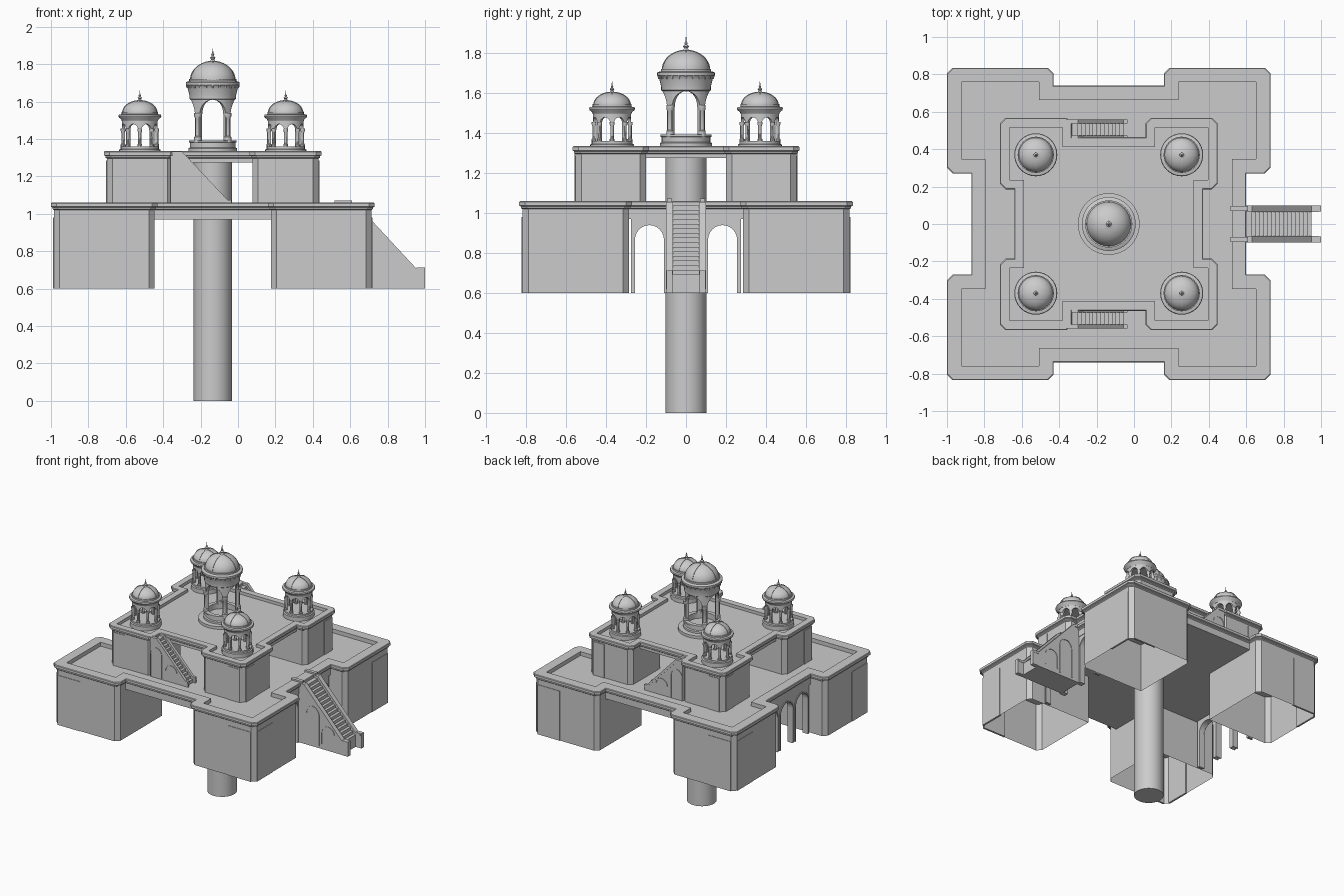
import bpy, bmesh
from math import sin, cos, pi, sqrt

if "Cube" in bpy.data.objects:
    bpy.data.objects.remove(bpy.data.objects["Cube"])

CX = -0.135  # x of the building's axis


def finish(name, bm, smooth=False):
    bmesh.ops.remove_doubles(bm, verts=bm.verts, dist=1e-5)
    bmesh.ops.recalc_face_normals(bm, faces=bm.faces)
    me = bpy.data.meshes.new(name)
    bm.to_mesh(me)
    bm.free()
    if smooth:
        me.shade_smooth()
        me.set_sharp_from_angle(angle=0.6)
    ob = bpy.data.objects.new(name, me)
    bpy.context.collection.objects.link(ob)
    return ob


def loft(name, rings, cap_bottom=True, cap_top=True, smooth=False):
    bm = bmesh.new()
    loops = [[bm.verts.new(p) for p in r] for r in rings]
    n = len(loops[0])
    for a, b in zip(loops, loops[1:]):
        for i in range(n):
            j = (i + 1) % n
            bm.faces.new((a[i], a[j], b[j], b[i]))
    if cap_bottom:
        bm.faces.new(loops[0][::-1])
    if cap_top:
        bm.faces.new(loops[-1])
    return finish(name, bm, smooth)


def lathe(name, prof, x, y, n=32):
    rings = [[(x + r * cos(2 * pi * i / n), y + r * sin(2 * pi * i / n), z) for i in range(n)]
             for r, z in prof]
    return loft(name, rings, smooth=True)


def prism(name, pts, y0, y1):
    return loft(name, [[(x, y, z) for x, z in pts] for y in (y0, y1)])


def box(name, x0, x1, y0, y1, z0, z1):
    return prism(name, [(x0, z0), (x1, z0), (x1, z1), (x0, z1)], y0, y1)


def outline(dims, d, z, c=0.03):
    # castle-like plan: four projecting chamfered corners joined by recessed sides
    hx, hy, ix, iy, nx, ny = dims
    hx, hy, ix, iy, nx, ny = hx - d, hy - d, ix + d, iy + d, nx - d, ny - d
    if d > 0.03:
        c = 0.0005
    q = [(nx, iy), (hx - c, iy), (hx, iy + c), (hx, hy - c), (hx - c, hy),
         (ix + c, hy), (ix, hy - c), (ix, ny)]
    pts = q + [(-x, y) for x, y in q[::-1]] + [(-x, -y) for x, y in q] + [(x, -y) for x, y in q[::-1]]
    return [(CX + x, y, z) for x, y in pts]


def tier(name, dims, zbase, zslab, ztop, zfloor, rim):
    # deck with cornice and parapet
    prof = [(0.016, zslab), (0.016, ztop - 0.04), (0.008, ztop - 0.034), (0.008, ztop - 0.026),
            (0, ztop - 0.022), (0, ztop - 0.004), (0.004, ztop), (rim, ztop), (rim, zfloor)]
    loft(name + "_deck", [outline(dims, d, z) for d, z in prof])
    # hollow corner towers, open underneath
    hx, hy, ix, iy = dims[0] - .016, dims[1] - .016, dims[2] + .016, dims[3] + .016
    c = 0.03
    for sx in (-1, 1):
        for sy in (-1, 1):
            p = [(ix, iy), (hx - c, iy), (hx, iy + c), (hx, hy - c), (hx - c, hy), (ix + c, hy), (ix, hy - c)]
            loft(name + "_corner_tower", [[(CX + sx * x, sy * y, z) for x, y in p]
                                          for z in (zbase, zslab + 0.01)], False, False)
            # shallow raised wall panels
            m, k = (ix + hx) / 2 + 0.05, (iy + hy) / 2 + 0.05
            xs = sorted((CX + sx * m, CX + sx * (hx - c)))
            ys = sorted((sy * (hy - 0.01), sy * (hy + 0.004)))
            box(name + "_front_panel", *xs, *ys, zbase, zslab + 0.01)
            xs = sorted((CX + sx * (hx - 0.01), CX + sx * (hx + 0.004)))
            ys = sorted((sy * k, sy * (hy - c)))
            box(name + "_side_panel", *xs, *ys, zbase, zslab + 0.01)


def arcade(name, n, pier, zb, zs, rise, zt, place, seg=12):
    # n arched bays along s in 0..1; pier = fraction of each bay that is solid
    pts = []
    for b in range(n):
        h = pier / 2
        pts += [(b, zb), (b + h, zb)]
        for k in range(seg + 1):
            t = -cos(pi * k / seg)
            pts.append((b + 0.5 + t * (0.5 - h), zs + rise * sqrt(max(0, 1 - t * t))))
        pts += [(b + 1 - h, zb), (b + 1, zb)]
    bm = bmesh.new()
    for (s0, z0), (s1, z1) in zip(pts, pts[1:]):
        s0, s1 = s0 / n, s1 / n
        quads = [[(s0, 0, z0), (s1, 0, z1), (s1, 1, z1), (s0, 1, z0)]]
        if s1 - s0 > 1e-6:
            quads += [[(s0, d, z0), (s1, d, z1), (s1, d, zt), (s0, d, zt)] for d in (0, 1)]
            quads.append([(s0, 0, zt), (s1, 0, zt), (s1, 1, zt), (s0, 1, zt)])
        for q in quads:
            bm.faces.new([bm.verts.new(place(*p)) for p in q])
    return finish(name, bm, True)


def ring_place(x, y, r, th, a0):
    return lambda s, d, z: (x + (r - th * d) * cos(a0 + 2 * pi * s),
                            y + (r - th * d) * sin(a0 + 2 * pi * s), z)


def dome(name, x, y, r, z0, h, tip):
    prof = [(r * cos(pi / 2 * i / 10), z0 + h * sin(pi / 2 * i / 10)) for i in range(10)]
    zt = z0 + h
    f = tip - zt
    prof += [(r * .13, zt), (r * .07, zt + f * .15), (r * .13, zt + f * .28), (r * .05, zt + f * .4),
             (r * .07, zt + f * .52), (r * .03, zt + f * .62), (0.001, tip)]
    lathe(name, prof, x, y)
    # four ribs running up the dome
    t = 0.003
    for sw in (0, 1):
        arc = [(cos(pi * i / 20), sin(pi * i / 20)) for i in range(21)]
        rings = []
        for side in (-t, t):
            rings.append([(x + (side if sw else u * (r + t)), y + (u * (r + t) if sw else side),
                           z0 + v * (h + t)) for u, v in arc])
        loft(name + "_rib", rings)


def arch_trim(name, x, zb, zs, r, rise, y, w=0.008):
    def arc(k):
        return [(x + (r + k) * cos(pi * i / 12), zs + (rise + k) * sin(pi * i / 12)) for i in range(13)]
    o = [(x + r + w, zb)] + arc(w) + [(x - r - w, zb)]
    i = [(x - r, zb)] + arc(0)[::-1] + [(x + r, zb)]
    prism(name, o + i, y - 0.004, y + 0.004)


def stair(name, xa, za, xb, zb, base, xl, xr, y0, y1, n):
    # stepped body between two sloping side walls with caps
    pts = [(xl, base), (xl, za - 0.012)]
    for i in range(n):
        xi = xa + (xb - xa) * i / n
        pts += [(xi, za - 0.012 - (za - zb) * i / n), (xi, za - 0.012 - (za - zb) * (i + 1) / n)]
    pts += [(xb, zb - 0.012), (xb, base)]
    w = (y1 - y0) * 0.14
    prism(name + "_steps", pts, y0 + w, y1 - w)
    for a, b in ((y0, y0 + w), (y1 - w, y1)):
        prism(name + "_side_wall", [(xl, base), (xl, za), (xa, za), (xb, zb), (xr, zb), (xr, base)], a, b)
        prism(name + "_rail", [(xl, za - .012), (xl, za + .006), (xa, za + .006), (xb, zb + .006), (xr, zb + .006),
                               (xr, zb - .01), (xb, zb - .01), (xa - .008, za - .012)], a - .004, b + .004)


# central column
lathe("central_column", [(0.103, 0), (0.103, 1.3)], CX, 0, 40)

# two tiers
tier("lower", (0.865, 0.835, 0.295, 0.27, 0.735, 0.74), 0.6, 0.97, 1.06, 1.03, 0.077)
tier("upper", (0.582, 0.568, 0.197, 0.185, 0.505, 0.464), 1.025, 1.275, 1.335, 1.312, 0.051)

# arcades under the lower deck, left and right
for sx in (-1, 1):
    arcade("side_arcade", 3, 0.2, 0.6, 0.865, 0.075, 0.975,
           lambda s, d, z: (CX + sx * (0.715 - 0.04 * d), -0.275 + 0.55 * s, z))
    for y in (-0.183, 0, 0.183):
        o = [(y + 0.082 * cos(pi * i / 12), 0.865 + 0.085 * sin(pi * i / 12)) for i in range(13)]
        i_ = [(y + 0.073 * cos(pi * i / 12), 0.865 + 0.075 * sin(pi * i / 12)) for i in range(13)]
        prof = [(y + .082, .6)] + o + [(y - .082, .6), (y - .073, .6)] + i_[::-1] + [(y + .073, .6)]
        loft("arcade_trim", [[(CX + sx * x, p, z) for p, z in prof] for x in (0.714, 0.721)])

# entrance stair on the right
stair("entrance_stair", 0.63, 1.05, 0.95, 0.705, 0.6, 0.58, 0.99, -0.096, 0.096, 15)
for s in (-1, 1):
    box("stair_newel", 0.515, 0.61, s * 0.083 - 0.013, s * 0.083 + 0.013, 1.03, 1.072)
    box("stair_foot_post", 0.955, 1.0, s * 0.083 - 0.015, s * 0.083 + 0.015, 0.6, 0.713)
    arch_trim("stair_arch", 0.83, 0.64, 0.725, 0.05, 0.05, s * 0.096)
    arch_trim("stair_arch", 0.70, 0.62, 0.84, 0.05, 0.06, s * 0.096)

# stairs to the upper deck, front and back
for s in (-1, 1):
    y0, y1 = sorted((s * 0.455, s * 0.555))
    stair("upper_stair", -0.30, 1.328, -0.055, 1.068, 1.02, -0.36, -0.035, y0, y1, 12)
    arch_trim("upper_stair_arch", -0.307, 1.035, 1.21, 0.042, 0.045, s * 0.555)
    arch_trim("upper_stair_arch", -0.18, 1.035, 1.105, 0.045, 0.045, s * 0.555)

# four corner kiosks
for x in (CX - 0.39, CX + 0.39):
    for y in (-0.37, 0.37):
        lathe("kiosk_base", [(0.11, 1.31), (0.11, 1.343), (0.102, 1.347), (0.102, 1.36)], x, y)
        arcade("kiosk_arches", 8, 0.22, 1.355, 1.445, 0.035, 1.505, ring_place(x, y, 0.095, 0.016, 0), 8)
        for k in range(8):
            px, py = x + 0.09 * cos(k * pi / 4), y + 0.09 * sin(k * pi / 4)
            lathe("kiosk_column", [(.013, 1.358), (.013, 1.37), (.009, 1.375), (.009, 1.435), (.013, 1.445),
                                   (.013, 1.455)], px, py, 10)
        lathe("kiosk_eave", [(0.096, 1.495), (0.1, 1.505), (0.112, 1.515), (0.115, 1.522), (0.112, 1.53),
                             (0.097, 1.533), (0.097, 1.545)], x, y)
        dome("kiosk_dome", x, y, 0.092, 1.54, 0.065, 1.66)

# central pavilion
lathe("pavilion_plinth", [(0.165, 1.31), (0.165, 1.333), (0.13, 1.335), (0.13, 1.35), (0.122, 1.355),
                          (0.122, 1.38), (0.128, 1.383), (0.128, 1.393), (0.098, 1.393), (0.098, 1.35)], CX, 0, 40)
arcade("pavilion_arches", 4, 0.2, 1.35, 1.53, 0.08, 1.63, ring_place(CX, 0, 0.118, 0.022, pi / 4), 16)
for k in range(4):
    a = pi / 4 + k * pi / 2
    lathe("pavilion_column", [(.02, 1.38), (.02, 1.41), (.014, 1.417), (.014, 1.51), (.02, 1.52), (.02, 1.54)],
          CX + 0.112 * cos(a), 0.112 * sin(a), 14)
lathe("pavilion_drum", [(0.118, 1.61), (0.124, 1.615), (0.124, 1.63), (0.133, 1.668), (0.138, 1.685), (0.144, 1.69),
                        (0.144, 1.703), (0.137, 1.707), (0.126, 1.71), (0.126, 1.722)], CX, 0, 40)
for k in range(24):
    a = 2 * pi * k / 24
    lathe("drum_bracket", [(.004, 1.672), (.006, 1.69)], CX + 0.137 * cos(a), 0.137 * sin(a), 6)
dome("pavilion_dome", CX, 0, 0.119, 1.715, 0.1, 1.885)
